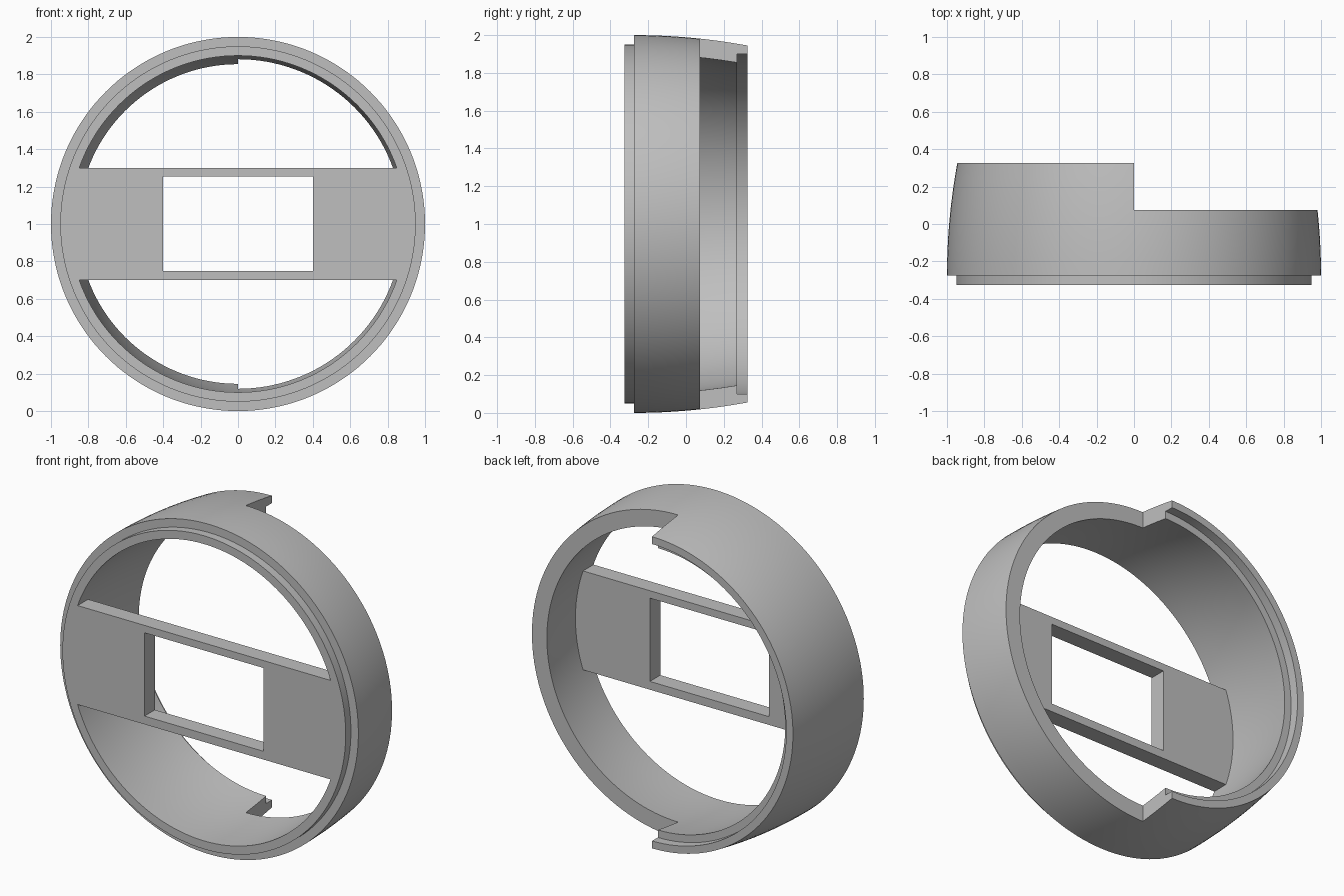
import bpy, bmesh
from math import sin, cos, tau, asin, pi, radians
from mathutils import Matrix

default = bpy.data.objects.get("Cube")
if default:
    bpy.data.objects.remove(default, do_unlink=True)

FRONT, SHOULDER, BACK, REBATE = -0.325, -0.275, 0.325, 0.27
CENTRE_Z = 1.0

grey = bpy.data.materials.new("light grey")
grey.use_nodes = True
colour = (0.52, 0.52, 0.52, 1)
grey.diffuse_color = colour
grey.node_tree.nodes["Principled BSDF"].inputs["Base Color"].default_value = colour


def make_object(name, bm):
    bmesh.ops.recalc_face_normals(bm, faces=bm.faces)
    mesh = bpy.data.meshes.new(name)
    bm.to_mesh(mesh)
    bm.free()
    mesh.materials.append(grey)
    obj = bpy.data.objects.new(name, mesh)
    bpy.context.collection.objects.link(obj)
    return obj


def box(name, x, y, z):
    bm = bmesh.new()
    size = [b - a for a, b in (x, y, z)]
    mid = [(a + b) / 2 for a, b in (x, y, z)]
    bmesh.ops.create_cube(bm, size=1, matrix=Matrix.Translation(mid) @ Matrix.Diagonal((*size, 1)))
    return make_object(name, bm)


def boolean(target, tool, operation):
    mod = target.modifiers.new(operation.title(), "BOOLEAN")
    mod.operation, mod.solver, mod.object = operation, "EXACT", tool
    bpy.context.view_layer.objects.active = target
    bpy.ops.object.modifier_apply(modifier=mod.name)
    bpy.data.objects.remove(tool, do_unlink=True)


def bulge(y):
    # Outer radius tapers gently towards the back
    return 1.0 - 0.153 * (y - SHOULDER) ** 2


def steps(a, b, n):
    return [a + (b - a) * i / n for i in range(n + 1)]


# Ring: lathed wall with a front lip and a rebate inside the back edge
profile = [(0.95, FRONT), (0.95, SHOULDER)]
profile += [(bulge(y), y) for y in steps(SHOULDER, BACK, 8)]
profile += [(0.9, BACK), (0.9, REBATE)]
profile += [(bulge(y) - 0.1, y) for y in steps(REBATE, SHOULDER, 7)]
profile += [(0.9, FRONT)]

SEGMENTS = 144
bm = bmesh.new()
loops = []
for i in range(SEGMENTS):
    a = tau * i / SEGMENTS
    loops.append([bm.verts.new((r * cos(a), y, CENTRE_Z + r * sin(a))) for r, y in profile])
for i in range(SEGMENTS):
    here, there = loops[i], loops[(i + 1) % SEGMENTS]
    for j in range(len(profile)):
        k = (j + 1) % len(profile)
        bm.faces.new((here[j], here[k], there[k], there[j]))
ring = make_object("ring_with_crossbar", bm)

# Half of the back of the ring is cut away
boolean(ring, box("back_cutter", (0, 1.2), (0.075, 0.6), (-0.2, 2.2)), "DIFFERENCE")

# Crossbar: flat plate with rounded ends that sink into the ring wall
half, reach = 0.3, 0.925
swing = asin(half / reach)
angles = steps(-swing, swing, 12) + steps(pi - swing, pi + swing, 12)
bm = bmesh.new()
outline = [bm.verts.new((reach * cos(a), FRONT, CENTRE_Z + reach * sin(a))) for a in angles]
plate = bm.faces.new(outline)
back = bmesh.ops.extrude_face_region(bm, geom=[plate], use_keep_orig=True)["geom"]
bmesh.ops.translate(bm, vec=(0, 0.1, 0), verts=[g for g in back if isinstance(g, bmesh.types.BMVert)])
crossbar = make_object("crossbar", bm)

# Rectangular window through the crossbar
boolean(crossbar, box("window_cutter", (-0.4, 0.4), (-0.5, 0), (0.75, 1.255)), "DIFFERENCE")
boolean(ring, crossbar, "UNION")

# Smooth walls with crisp edges
bpy.ops.object.select_all(action="DESELECT")
ring.select_set(True)
bpy.context.view_layer.objects.active = ring
bpy.ops.object.shade_smooth_by_angle(angle=radians(30))
